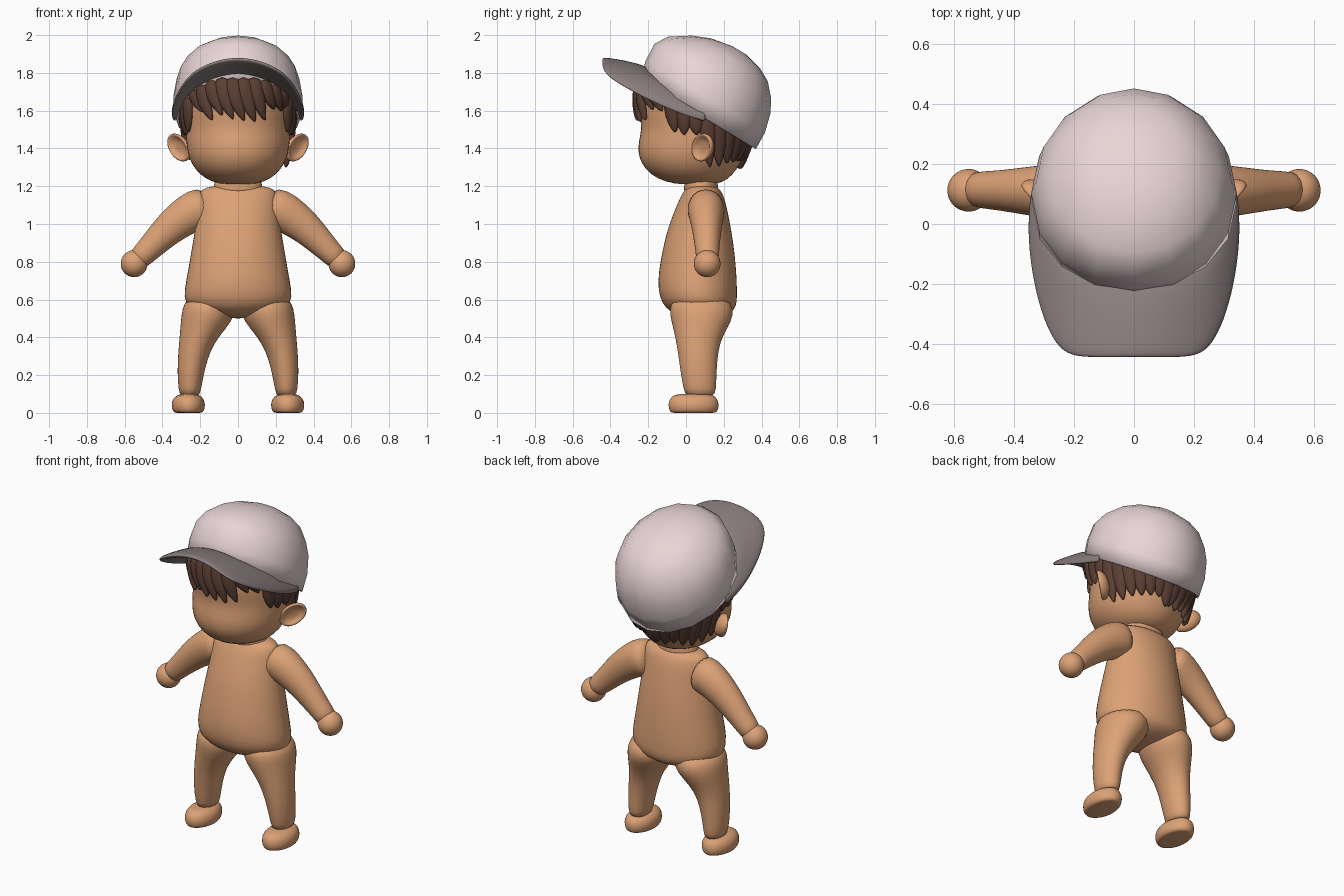
import bpy, bmesh, math, random
from mathutils import Vector as V

if "Cube" in bpy.data.objects:
    bpy.data.objects.remove(bpy.data.objects["Cube"])

random.seed(4)
X, Y, Z = V((1, 0, 0)), V((0, 1, 0)), V((0, 0, 1))


def material(name, rgb):
    m = bpy.data.materials.new(name)
    m.diffuse_color = (*rgb, 1)
    m.use_nodes = True
    m.node_tree.nodes["Principled BSDF"].inputs["Base Color"].default_value = m.diffuse_color
    return m


SKIN = material("skin", (0.72, 0.36, 0.18))
CAP = material("cap_fabric", (0.82, 0.67, 0.68))
BRIM = material("brim_fabric", (0.26, 0.21, 0.21))
HAIR = material("hair", (0.105, 0.05, 0.035))


def ring(c, u, v, ru, rv, n=24):
    return [c + u * ru * math.cos(2 * math.pi * i / n) + v * rv * math.sin(2 * math.pi * i / n)
            for i in range(n)]


def add_loft(bm, rings, cap_start=True, cap_end=True):
    vs = [[bm.verts.new(p) for p in r] for r in rings]
    n = len(vs[0])
    for a, b in zip(vs, vs[1:]):
        for i in range(n):
            bm.faces.new((a[i], a[(i + 1) % n], b[(i + 1) % n], b[i]))
    if cap_start:
        bm.faces.new(vs[0])
    if cap_end:
        bm.faces.new(vs[-1])


def finish(name, bm, mat, subsurf=1, mirror=False, solid=0):
    bmesh.ops.recalc_face_normals(bm, faces=bm.faces)
    me = bpy.data.meshes.new(name)
    bm.to_mesh(me)
    bm.free()
    me.materials.append(mat)
    for p in me.polygons:
        p.use_smooth = True
    ob = bpy.data.objects.new(name, me)
    bpy.context.collection.objects.link(ob)
    if mirror:
        ob.modifiers.new("mirror", "MIRROR").use_mirror_merge = False
    if solid:
        s = ob.modifiers.new("thickness", "SOLIDIFY")
        s.thickness = solid
    if subsurf:
        s = ob.modifiers.new("smooth", "SUBSURF")
        s.levels = s.render_levels = subsurf
    return ob


def loft(name, rings, mat, **kw):
    bm = bmesh.new()
    add_loft(bm, rings)
    return finish(name, bm, mat, **kw)


def level(z, x0, x1, y0, y1):
    """Horizontal oval between the given x and y limits."""
    c = V(((x0 + x1) / 2, (y0 + y1) / 2, z))
    return ring(c, X, Y, (x1 - x0) / 2, (y1 - y0) / 2)


# Torso
loft("torso", [level(z, -r, r, a, b) for z, r, a, b in [
    (.50, .05, .04, .15), (.515, .15, -.04, .21), (.54, .23, -.09, .255), (.58, .287, -.13, .272),
    (.65, .287, -.15, .272), (.75, .267, -.148, .269), (.9, .242, -.118, .253),
    (1.0, .224, -.09, .235), (1.1, .213, -.05, .215), (1.165, .21, -.02, .195),
    (1.195, .18, .005, .17), (1.203, .1, .03, .14)]], SKIN)

# Neck
loft("neck", [level(z, -r, r, .08 - .7 * r, .08 + .7 * r) for z, r in [
    (1.15, .13), (1.19, .132), (1.22, .125), (1.25, .12)]], SKIN)

# Head with a soft brow dip
loft("head", [level(z, -r, r, a, b) for z, r, a, b in [
    (1.208, .06, -.02, .14), (1.222, .14, -.11, .2), (1.26, .205, -.19, .25),
    (1.32, .25, -.24, .29), (1.38, .27, -.257, .32), (1.44, .277, -.253, .335),
    (1.5, .28, -.238, .345), (1.56, .285, -.245, .35), (1.64, .285, -.26, .36),
    (1.73, .27, -.22, .36), (1.82, .2, -.12, .32), (1.87, .08, 0, .22)]], SKIN)

# Legs
loft("legs", [level(*r) for r in [
    (.62, .03, .27, -.07, .22), (.55, .015, .297, -.09, .255), (.49, .025, .303, -.08, .245),
    (.40, .105, .31, -.057, .19), (.32, .15, .317, -.043, .17), (.22, .178, .322, -.03, .162),
    (.12, .196, .316, -.013, .16), (.085, .205, .305, 0, .15)]], SKIN, mirror=True)

# Feet
loft("feet", [level(z, .263 - r, .263 + r, .04 - r - .045, .04 + r + .045) for z, r in [
    (0, .06), (.001, .078), (.025, .089), (.06, .089), (.088, .072), (.102, .04)]],
    SKIN, mirror=True)

# Arms: tapered tubes curving down and out
arm = [(.15, 1.09, .105, .10), (.22, 1.078, .112, .10), (.29, 1.035, .101, .09),
       (.37, .972, .087, .078), (.44, .9, .073, .068), (.5, .84, .063, .062),
       (.54, .80, .058, .058)]
rings = []
for i, (x, z, r, ry) in enumerate(arm):
    a, b = arm[max(i - 1, 0)], arm[min(i + 1, len(arm) - 1)]
    d = V((b[0] - a[0], 0, b[1] - a[1])).normalized()
    rings.append(ring(V((x, .105 + .01 * i / 6, z)), V((-d.z, 0, d.x)), Y, r, ry))
loft("arms", rings, SKIN, mirror=True)

# Hands
bm = bmesh.new()
bmesh.ops.create_uvsphere(bm, u_segments=24, v_segments=16, radius=.072)
bmesh.ops.translate(bm, vec=(.55, .112, .79), verts=bm.verts)
finish("hands", bm, SKIN, mirror=True)

# Ears: dished discs turned outward and forward
nrm, u, v = V((.7, -.7, 0)), V((.7, .7, 0)), V((.3, .08, .95))
loft("ears", [ring(V((.312, .088, 1.405)) + nrm * h, u, v, .077 * s, .08 * s) for h, s in [
    (-.045, .2), (-.04, .6), (-.015, .95), (.005, 1), (.014, .93), (.01, .78), (-.006, .6),
    (-.01, .2)]], SKIN, mirror=True)

# Cap crown: faceted outline, tilted backwards
d, n = V((0, .857, -.515)), V((0, .515, .857))
c0 = V((0, .065, 1.58))
bm = bmesh.new()
add_loft(bm, [ring(c0 + n * h + d * (a + b) / 2, X, d, r, (b - a) / 2, 16)
              for h, a, b, r in [
    (0, -.36, .356, .338), (.1, -.385, .352, .342), (.2, -.392, .325, .325),
    (.27, -.35, .288, .288), (.34, -.245, .225, .225), (.38, -.15, .15, .15),
    (.403, -.03, .05, .045)]], cap_start=False)
finish("cap_crown", bm, CAP, subsurf=0, solid=.012)

# Brim: arched lens from crown rim to outer edge
outer = [(0, -.447, 1.885), (.1, -.448, 1.872), (.19, -.448, 1.838), (.25, -.425, 1.798),
         (.3, -.33, 1.738), (.335, -.2, 1.672), (.353, -.06, 1.612), (.35, .05, 1.58),
         (.342, .11, 1.575)]
inner = [(0, -.19, 1.835), (.07, -.185, 1.828), (.14, -.165, 1.805), (.2, -.13, 1.775),
         (.25, -.085, 1.735), (.285, -.03, 1.69), (.31, .03, 1.64), (.325, .07, 1.605),
         (.332, .1, 1.585)]
rows = []
for o, i in zip(outer, inner):
    o, i = V(o), V(i)
    mid = o.lerp(i, .5) + Z * .008
    rows.append([i, mid, o.lerp(i, .06) + Z * .006, o - Z * .008, o.lerp(i, .06) - Z * .026,
                 mid - Z * .045, i - Z * .055])
left = [[V((-p.x, p.y, p.z)) for p in r] for r in rows[:0:-1]]
loft("cap_brim", left + rows, BRIM, subsurf=2)


# Hair: pointed locks fanning around the head under the cap
def scalp(a, z):
    back = max(0, -math.cos(a))
    s = 1 - .8 * max(0, z - 1.68) - max(0, 1.5 - z) * (.1 + .8 * back)
    ry = .325 if math.cos(a) > 0 else .3
    return V((.293 * s * math.sin(a), .055 - ry * s * math.cos(a), z))


def add_lock(bm, a, tip, sweep, w):
    y = scalp(a, 1.55).y
    top = 1.63 - .6 * y + (.05 if y > .1 else 0)
    rings = []
    for t, k in [(0, .85), (.3, 1), (.6, .9), (.85, .5), (1, .08)]:
        b = a + sweep * t * t
        out, tan = V((math.sin(b), -math.cos(b), 0)), V((math.cos(b), math.sin(b), 0))
        p = scalp(b, min(top, 1.78) + (tip - min(top, 1.78)) * t)
        rings.append(ring(p - out * .012 * t, tan, out, w * k, .028 * (.35 + .65 * k), 8))
    add_loft(bm, rings)


bm = bmesh.new()
N = 30
for i in range(N):
    a = -math.pi + 2 * math.pi * (i + .5) / N
    f = abs(a)
    if f < .95:
        tip, sweep = 1.575 + random.uniform(-.045, .035), .22
    elif f < 1.35:
        tip, sweep = 1.45 + random.uniform(-.03, .05), .05 * math.copysign(1, a)
    elif f < 1.75:
        tip, sweep = 1.47, 0
    else:
        tip, sweep = 1.31 + random.uniform(-.025, .03), .06 * math.copysign(1, a)
    add_lock(bm, a, tip, sweep, .05)
finish("hair_locks", bm, HAIR, subsurf=1)
